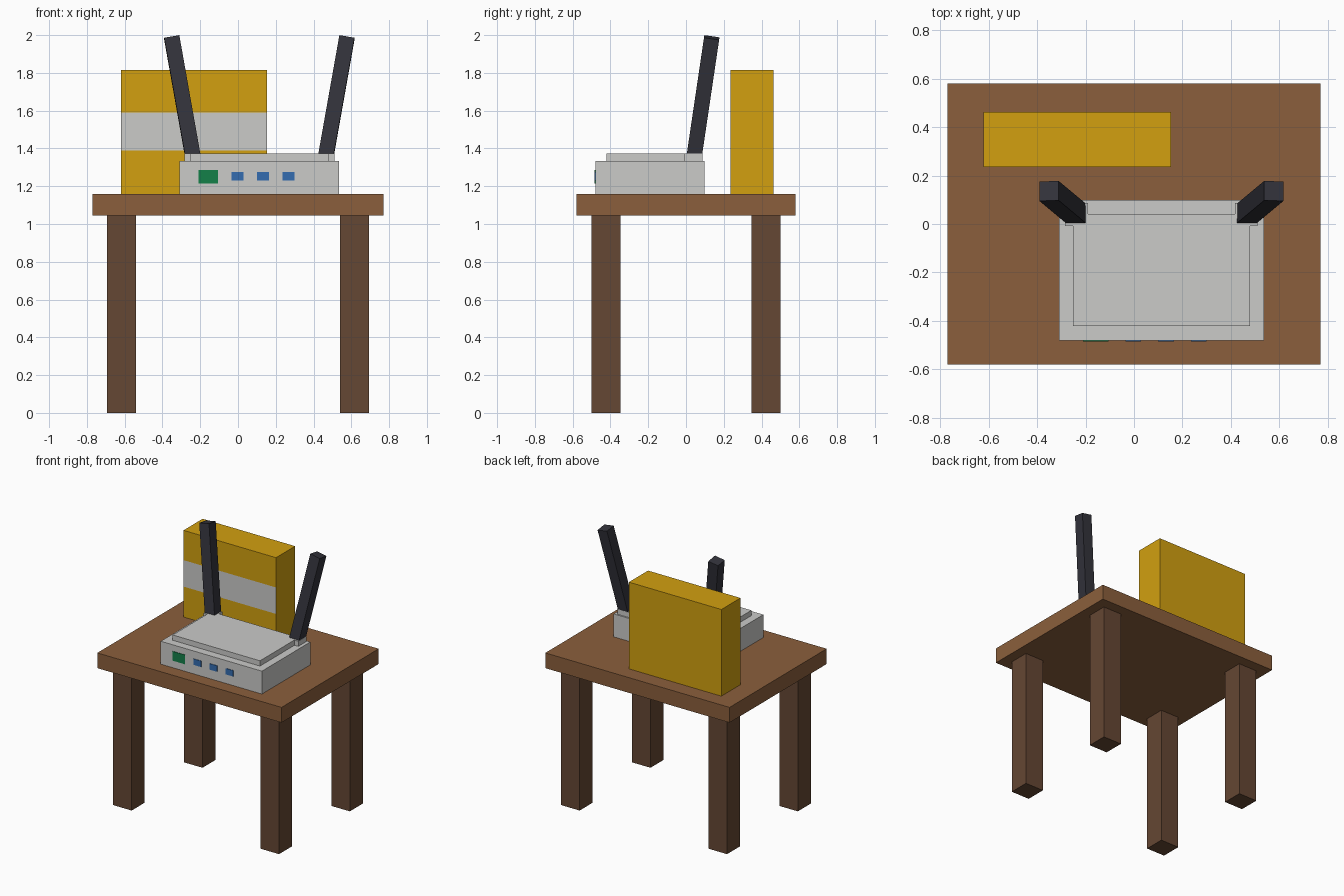
import bpy, bmesh, math
from mathutils import Vector, Matrix

if "Cube" in bpy.data.objects:
    bpy.data.objects.remove(bpy.data.objects["Cube"])


def material(name, rgb):
    # 8-bit display colour to linear
    lin = [((c / 255 + 0.055) / 1.055) ** 2.4 for c in rgb]
    m = bpy.data.materials.new(name)
    m.diffuse_color = (*lin, 1)
    m.use_nodes = True
    m.node_tree.nodes["Principled BSDF"].inputs["Base Color"].default_value = m.diffuse_color
    return m


top_wood = material("table top brown", (139, 95, 60))
leg_wood = material("leg brown", (101, 71, 51))
yellow = material("box yellow", (210, 160, 16))
grey = material("light grey", (203, 203, 201))
black = material("antenna black", (51, 51, 59))
green = material("display green", (20, 128, 73))
blue = material("port blue", (51, 108, 176))


def box(name, mat, x, y, z):
    """Axis-aligned box from (min, max) ranges."""
    lo, hi = Vector((x[0], y[0], z[0])), Vector((x[1], y[1], z[1]))
    bm = bmesh.new()
    bmesh.ops.create_cube(bm, size=1, matrix=Matrix.Diagonal((*(hi - lo), 1)))
    mesh = bpy.data.meshes.new(name)
    bm.to_mesh(mesh)
    bm.free()
    mesh.materials.append(mat)
    ob = bpy.data.objects.new(name, mesh)
    ob.location = (lo + hi) / 2
    bpy.context.collection.objects.link(ob)
    return ob


# Table
TOP = 1.16
box("table_top", top_wood, (-0.77, 0.77), (-0.58, 0.58), (1.045, TOP))
for sx in (-1, 1):
    for sy in (-1, 1):
        cx, cy = sx * 0.616, sy * 0.423
        box("table_leg", leg_wood, (cx - 0.077, cx + 0.077),
            (cy - 0.077, cy + 0.077), (0, 1.045))

# Packaging box with a grey band on its front face
carton = box("carton", yellow, (-0.62, 0.153), (0.235, 0.463), (TOP, 1.815))
carton.data.materials.append(grey)
bm = bmesh.new()
bm.from_mesh(carton.data)
for z in (1.39, 1.59):
    bmesh.ops.bisect_plane(bm, geom=bm.verts[:] + bm.edges[:] + bm.faces[:],
                           plane_co=(0, 0, z - carton.location.z), plane_no=(0, 0, 1))
bm.normal_update()
for f in bm.faces:
    mid = f.calc_center_median().z + carton.location.z
    if f.normal.y < -0.9 and 1.39 < mid < 1.59:
        f.material_index = 1
bm.to_mesh(carton.data)
bm.free()

# Router body and raised lid
MID = 0.113
box("router_body", grey, (MID - 0.423, MID + 0.423), (-0.48, 0.098), (TOP, 1.333))
box("router_lid", grey, (MID - 0.365, MID + 0.365), (-0.42, 0.042), (1.333, 1.373))

# Antennas leaning outwards and back, each on a small base
for side in (-1, 1):
    cx = MID + side * 0.35
    box("antenna_base", grey, (cx - 0.047, cx + 0.047), (-0.008, 0.087), (1.333, 1.372))
    start = Vector((MID + side * 0.352, 0.042, 1.355))
    end = Vector((MID + side * 0.463, 0.137, 1.987))
    axis = end - start
    half = axis.length / 2
    ant = box("antenna", black, (-0.0405, 0.0405), (-0.0405, 0.0405), (-half, half))
    ant.location = (start + end) / 2
    ant.rotation_euler = (-math.asin(axis.y / axis.length),
                          math.atan2(axis.x, axis.z), 0)
    ant.rotation_mode = 'YXZ'

# Front panel: display and three ports
FRONT = (-0.484, -0.479)
box("display", green, (-0.21, -0.105), FRONT, (1.215, 1.285))
for i in range(3):
    x = -0.035 + i * 0.135
    box("port", blue, (x, x + 0.064), FRONT, (1.23, 1.275))
